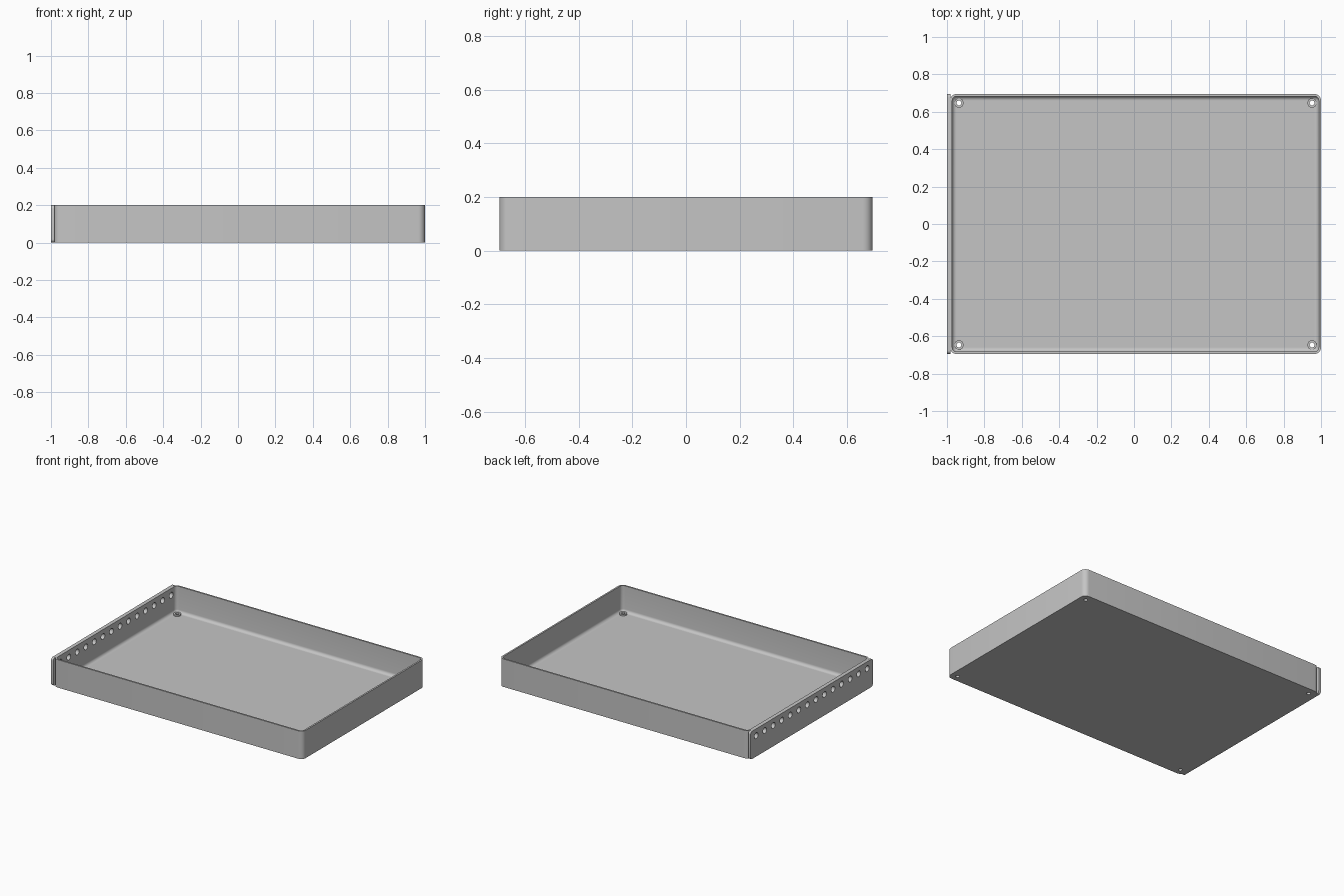
import bpy, bmesh, math
from mathutils import Matrix

cube = bpy.data.objects.get("Cube")
if cube:
    bpy.data.objects.remove(cube, do_unlink=True)

# Single grey material
grey = bpy.data.materials.new("light_grey")
grey.use_nodes = True
colour = (0.56, 0.56, 0.56, 1)
grey.diffuse_color = colour
grey.node_tree.nodes["Principled BSDF"].inputs["Base Color"].default_value = colour

X0, X1, Y, H = -0.984, 1.0, 0.695, 0.2    # tray extents
WALL, FLOOR, CORNER, FILLET = 0.012, 0.012, 0.036, 0.022
BOSS = 0.048                              # boss distance from the outer walls
CX = (X0 + X1) / 2


def make_object(name, bm):
    bmesh.ops.recalc_face_normals(bm, faces=bm.faces)
    mesh = bpy.data.meshes.new(name)
    bm.to_mesh(mesh)
    bm.free()
    mesh.materials.append(grey)
    obj = bpy.data.objects.new(name, mesh)
    bpy.context.collection.objects.link(obj)
    return obj


def rounded_rect(half_a, half_b, radius, steps=6):
    """Outline points of a rounded rectangle, anticlockwise."""
    points = []
    for q, (sa, sb) in enumerate([(1, 1), (-1, 1), (-1, -1), (1, -1)]):
        for i in range(steps + 1):
            t = (q + i / steps) * math.pi / 2
            points.append((sa * (half_a - radius) + radius * math.cos(t),
                           sb * (half_b - radius) + radius * math.sin(t)))
    return points


def loft(rings):
    """Skin successive closed rings and cap both ends."""
    bm = bmesh.new()
    loops = [[bm.verts.new(p) for p in ring] for ring in rings]
    n = len(loops[0])
    for a, b in zip(loops, loops[1:]):
        for i in range(n):
            j = (i + 1) % n
            bm.faces.new((a[i], a[j], b[j], b[i]))
    bm.faces.new(loops[0])
    bm.faces.new(loops[-1])
    return bm


def cylinders(name, spots, radius, depth, axis_rotation):
    bm = bmesh.new()
    for spot in spots:
        bmesh.ops.create_cone(bm, cap_ends=True, segments=24, radius1=radius, radius2=radius,
                              depth=depth, matrix=Matrix.Translation(spot) @ axis_rotation)
    return make_object(name, bm)


def boolean(target, tool, operation):
    mod = target.modifiers.new(operation.lower(), 'BOOLEAN')
    mod.operation, mod.object, mod.solver = operation, tool, 'EXACT'
    bpy.context.view_layer.objects.active = target
    bpy.ops.object.modifier_apply(modifier=mod.name)


# Tray shell: outer wall, rim, inner wall, rounded transition to the floor
def tray_ring(inset, z):
    outline = rounded_rect((X1 - X0) / 2 - inset, Y - inset, CORNER - inset)
    return [(CX + a, b, z) for a, b in outline]


levels = [(0, 0), (0, H), (WALL, H)]
for i in range(7):
    t = i / 6 * math.pi / 2
    levels.append((WALL + FILLET * (1 - math.cos(t)), FLOOR + FILLET * (1 - math.sin(t))))
tray = make_object("tray", loft([tray_ring(d, z) for d, z in levels]))

# End plate with rounded corners, lapped on the tray's outer end wall
plate_outline = rounded_rect(Y, H / 2, 0.018)
plate = make_object("end_plate", loft([[(x, a, b + H / 2) for a, b in plate_outline]
                                       for x in (-1.0, X0 + 0.002)]))

# Raised bosses in the floor corners
upright = Matrix.Identity(4)
corners = [(x, s * (Y - BOSS)) for x in (X0 + BOSS, X1 - BOSS) for s in (-1, 1)]
bosses = cylinders("bosses", [(x, y, 0.015) for x, y in corners], 0.025, 0.014, upright)
boolean(tray, bosses, 'UNION')

# Screw holes through the bosses, and the row of holes through the end wall
screw_cutter = cylinders("screw_cutter", [(x, y, 0) for x, y in corners], 0.013, 0.1, upright)
row = [(X0, (i - 6.5) * 0.097, 0.15) for i in range(14)]
row_cutter = cylinders("row_cutter", row, 0.021, 0.1, Matrix.Rotation(math.pi / 2, 4, 'Y'))
boolean(tray, screw_cutter, 'DIFFERENCE')
boolean(tray, row_cutter, 'DIFFERENCE')
boolean(plate, row_cutter, 'DIFFERENCE')
for helper in (bosses, screw_cutter, row_cutter):
    bpy.data.objects.remove(helper, do_unlink=True)

# Smooth the rounded surfaces, keep the edges crisp
bpy.ops.object.select_all(action='DESELECT')
for obj in (tray, plate):
    obj.select_set(True)
bpy.context.view_layer.objects.active = tray
bpy.ops.object.shade_smooth_by_angle(angle=math.radians(30))
